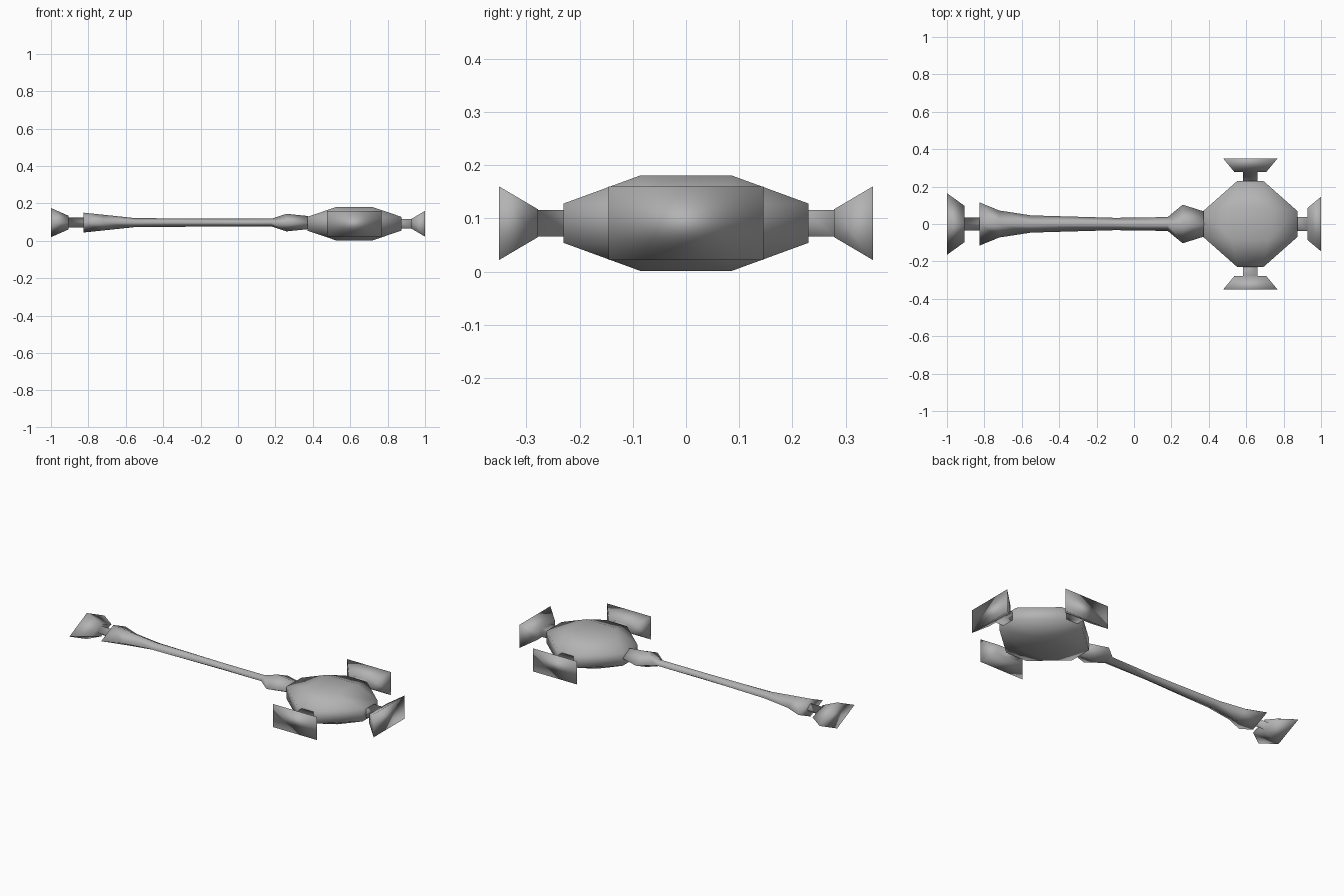
import bpy, bmesh, math
from mathutils import Vector

if "Cube" in bpy.data.objects:
    bpy.data.objects.remove(bpy.data.objects["Cube"])

grey = bpy.data.materials.new("grey metal")
grey.diffuse_color = (0.45, 0.45, 0.45, 1)
grey.use_nodes = True
grey.node_tree.nodes["Principled BSDF"].inputs["Base Color"].default_value = grey.diffuse_color
HUB_X, HUB_Z, ARM_Z = 0.622, 0.091, 0.097


def finish(bm, name):
    bmesh.ops.recalc_face_normals(bm, faces=bm.faces)
    me = bpy.data.meshes.new(name)
    bm.to_mesh(me)
    bm.free()
    me.materials.append(grey)
    for p in me.polygons:
        p.use_smooth = True
    ob = bpy.data.objects.new(name, me)
    bpy.context.collection.objects.link(ob)
    return ob


def loft(name, sections, corners, origin, angle=0):
    """Skin four-sided sections (x, half width, half height) along local x."""
    bm = bmesh.new()
    rings = []
    c, s = math.cos(angle), math.sin(angle)
    for x, w, h in sections:
        ring = []
        for a, b in corners:
            p = Vector((x * c - a * w * s, x * s + a * w * c, b * h))
            ring.append(bm.verts.new(p + Vector(origin)))
        rings.append(ring)
    for r, q in zip(rings, rings[1:]):
        for i in range(4):
            j = (i + 1) % 4
            bm.faces.new((r[i], r[j], q[j], q[i]))
    bm.faces.new(rings[0])
    bm.faces.new(rings[-1])
    return finish(bm, name)


BOX = [(-1, -1), (1, -1), (1, 1), (-1, 1)]
DIAMOND = [(1, 0), (0, 1), (-1, 0), (0, -1)]

# Hub: chamfered octagonal rim tapering to small square plates above and below
bm = bmesh.new()
for z in (0.037, -0.037):
    for a, b in ((0.251, 0.07), (0.07, 0.23)):
        for sx in (-1, 1):
            for sy in (-1, 1):
                bm.verts.new((HUB_X + sx * a, sy * b, HUB_Z + z))
for z in (0.09, -0.09):
    for sx in (-1, 1):
        for sy in (-1, 1):
            bm.verts.new((HUB_X + sx * 0.095, sy * 0.085, HUB_Z + z))
bmesh.ops.convex_hull(bm, input=bm.verts)
bmesh.ops.dissolve_limit(bm, angle_limit=0.01, verts=bm.verts, edges=bm.edges)
finish(bm, "hub")

# Three flared docking ports around the hub, each on a short neck
for label, angle, reach in (("right", 0, 0.378), ("back", math.pi / 2, 0.351),
                            ("front", -math.pi / 2, 0.351)):
    loft(label + "_port",
         [(0.225, 0.038, 0.025), (reach - 0.073, 0.038, 0.025),
          (reach - 0.073, 0.085, 0.026), (reach, 0.146, 0.069)],
         BOX, (HUB_X, 0, HUB_Z), angle)

# Long arm with a collar at the hub and a flared far end
loft("arm",
     [(-0.825, 0.115, 0.053), (-0.72, 0.072, 0.042), (-0.55, 0.046, 0.024),
      (-0.1, 0.033, 0.021), (0.18, 0.037, 0.021), (0.26, 0.103, 0.047),
      (0.375, 0.067, 0.035)],
     DIAMOND, (0, 0, ARM_Z))

# Far end port
loft("arm_port",
     [(-1, 0.165, 0.078), (-0.905, 0.096, 0.036), (-0.905, 0.036, 0.026),
      (-0.82, 0.036, 0.026)],
     DIAMOND, (0, 0, ARM_Z))
